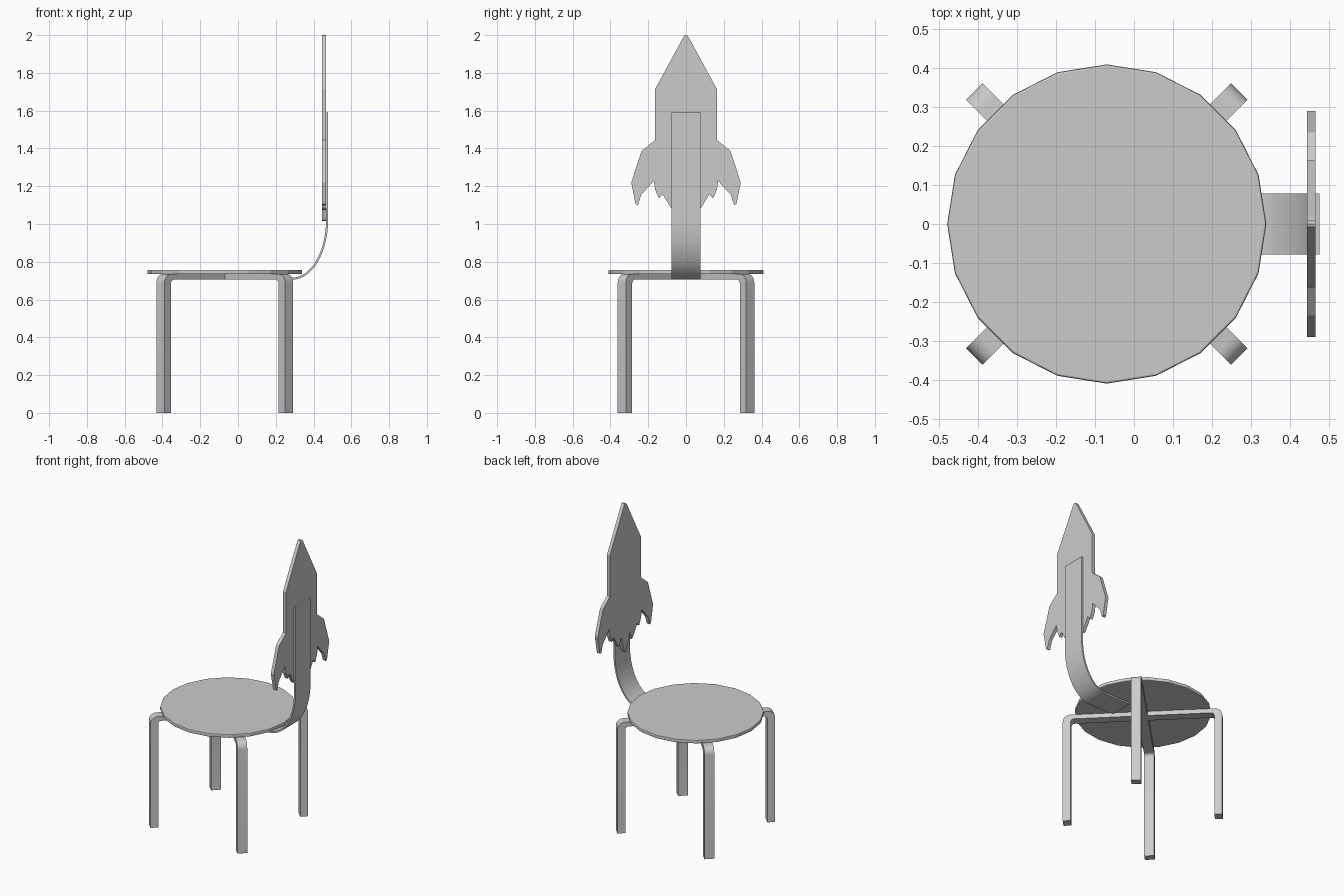
import bpy, bmesh
from math import sin, cos, pi, radians
from mathutils import Matrix, Vector

if "Cube" in bpy.data.objects:
    bpy.data.objects.remove(bpy.data.objects["Cube"])

CX = -0.07  # seat centre along x


def extrude_profile(name, points, vector, matrix=Matrix()):
    """Solid made by sweeping a closed outline along a vector."""
    bm = bmesh.new()
    face = bm.faces.new([bm.verts.new(p) for p in points])
    top = bmesh.ops.extrude_face_region(bm, geom=[face])
    moved = [v for v in top["geom"] if isinstance(v, bmesh.types.BMVert)]
    bmesh.ops.translate(bm, verts=moved, vec=Vector(vector))
    bmesh.ops.recalc_face_normals(bm, faces=bm.faces)
    bmesh.ops.triangulate(bm, faces=[f for f in bm.faces if len(f.verts) > 4])
    mesh = bpy.data.meshes.new(name)
    bm.to_mesh(mesh)
    bm.free()
    ob = bpy.data.objects.new(name, mesh)
    ob.matrix_world = matrix
    bpy.context.collection.objects.link(ob)
    return ob


def smooth(ob):
    bpy.ops.object.select_all(action='DESELECT')
    ob.select_set(True)
    bpy.context.view_layer.objects.active = ob
    bpy.ops.object.shade_smooth_by_angle(angle=radians(30))


def arc(cx, cz, rx, rz, a0, a1, n):
    angles = [radians(a0 + (a1 - a0) * i / n) for i in range(n + 1)]
    return [(cx + rx * cos(a), cz + rz * sin(a)) for a in angles]


# Seat: 20-sided disc with softened rim
bpy.ops.mesh.primitive_cylinder_add(vertices=20, radius=0.41, depth=0.023,
                                    location=(CX, 0, 0.7455),
                                    rotation=(0, 0, pi / 2))
seat = bpy.context.object
seat.name = "seat"
bevel = seat.modifiers.new("rim", 'BEVEL')
bevel.width = 0.005
bevel.segments = 2
bevel.limit_method = 'ANGLE'
bevel.angle_limit = radians(60)

# Legs: two crossing bent arches, each giving two legs
W, R = 0.06, 0.481
half = ([(R - 0.048, 0)] + [(R, 0)]
        + arc(R - 0.045, 0.69, 0.045, 0.045, 0, 90, 5))
inner = arc(R - 0.068, 0.685, 0.02, 0.02, 90, 0, 4)
outer_right = half[1:]
outer_left = [(-x, z) for x, z in reversed(outer_right)]
inner_left = [(-x, z) for x, z in reversed(inner)]
outline = (outer_right + outer_left + [(-R + 0.048, 0)]
           + inner_left + inner + [half[0]])
for name, angle in (("leg_arch_a", 45), ("leg_arch_b", 135)):
    matrix = (Matrix.Translation((CX, 0, 0))
              @ Matrix.Rotation(radians(angle), 4, 'Z'))
    smooth(extrude_profile(name, [(x, -W / 2, z) for x, z in outline],
                           (0, W, 0), matrix))

# Back support: bent strip from under the seat up behind the panel
T = 0.011
outer = ([(0.10, 0.705)] + arc(0.287, 1.02, 0.19, 0.315, -90, 0, 14)
         + [(0.477, 1.59)])
inside = ([(0.10, 0.705 + T)]
          + arc(0.287, 1.02, 0.19 - T, 0.315 - T, -90, 0, 14)
          + [(0.477 - T, 1.59)])
strip = outer + inside[::-1]
smooth(extrude_profile("back_support", [(x, -0.078, z) for x, z in strip],
                       (0, 0.156, 0)))

# Backrest: rocket-shaped panel with fins and jagged flames
side = [(0.008, 1.997), (0.018, 1.982), (0.163, 1.715), (0.163, 1.445),
        (0.235, 1.387), (0.29, 1.22), (0.267, 1.105), (0.255, 1.10),
        (0.237, 1.155), (0.17, 1.228), (0.163, 1.18), (0.143, 1.135),
        (0.124, 1.158), (0.08, 1.085), (0.066, 1.075), (0.045, 1.125),
        (0.012, 1.025)]
rocket = ([(0, 2.0)] + side + [(0, 1.015)]
          + [(-y, z) for y, z in reversed(side)])
extrude_profile("rocket_backrest", [(0.444, y, z) for y, z in rocket],
                (0.022, 0, 0))
